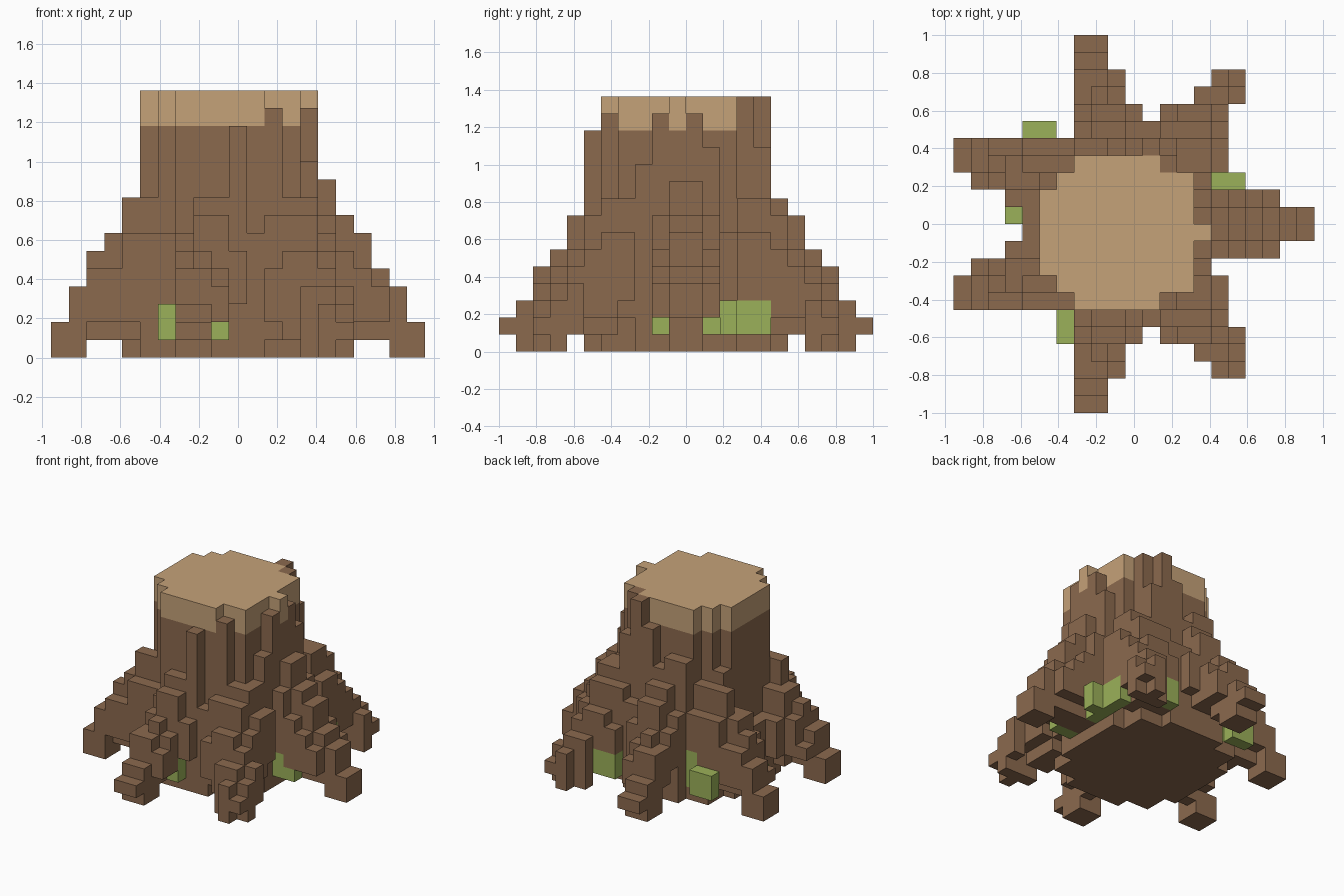
import bpy
import bmesh
import math
from mathutils import Vector

if "Cube" in bpy.data.objects:
    bpy.data.objects.remove(bpy.data.objects["Cube"])

UNIT = 2 / 22                          # edge of one block
ORIGIN = Vector((-10.5, -11, 0))       # grid corner, in blocks
TOP, CUT = 15, 13                      # stump height, start of bare wood


def material(name, colour):
    mat = bpy.data.materials.new(name)
    mat.use_nodes = True
    rgba = (*colour, 1)
    mat.diffuse_color = rgba
    mat.node_tree.nodes["Principled BSDF"].inputs["Base Color"].default_value = rgba
    return mat


bark_mat = material("bark brown", (0.26, 0.142, 0.076))
wood_mat = material("cut wood tan", (0.56, 0.36, 0.19))
moss_mat = material("moss green", (0.33, 0.44, 0.1))

blocks = {}                            # block position -> part name


def column(part, i, j, bottom, top):
    for k in range(bottom, top):
        blocks[(i, j, k)] = part


def root(slices, along_x, mirrored=True):
    """Stack slices from tip to trunk: position, low, high, bottom, top."""
    for pos, low, high, bottom, top in slices:
        for c in range(low, high + 1):
            rim = high - low > 1 and c in (low, high)
            b = bottom + 1 if rim else bottom
            t = top - 1 - (top > 6) if rim else top
            i, j = (pos, c) if along_x else (c, pos)
            column("bark", i, j, b, t)
            if mirrored:
                column("bark", i, 21 - j, b, t)


def in_trunk(i, j):
    row = abs(j - 10)
    if row == 4:
        return 7 <= i <= 11
    if row == 3:
        return 6 <= i <= 13
    return row < 3 and 5 <= i <= 13 or (i, j) == (14, 10)


# Flared bark around the foot of the trunk
for i in range(4, 15):
    for j in range(5, 17):
        if math.hypot((i - 9) / 5.7, (j - 10.5) / 6.2) <= 1.03:
            height = int(25 - 3.2 * math.hypot(i - 9, (j - 10.5) * 0.93))
            height += (i * 5 + j * 3) % 3 - 1
            limit = 5 if i == 4 else 7 if j in (5, 16) else 12
            column("bark", i, j, 0, max(5, min(height, limit)))

# Front and back roots
root([(0, 7, 8, 1, 2), (1, 7, 8, 0, 3), (2, 7, 8, 0, 5), (2, 9, 9, 2, 4),
      (3, 7, 9, 1, 6), (4, 7, 10, 2, 8), (5, 7, 10, 1, 9)], along_x=False)

# Diagonal roots on the left
root([(2, 16, 16, 1, 2), (2, 15, 15, 0, 3), (3, 14, 15, 0, 4), (3, 16, 16, 0, 3),
      (4, 12, 15, 1, 6), (5, 11, 15, 1, 8), (6, 12, 15, 1, 9), (7, 13, 15, 2, 9)],
     along_x=False)
column("bark", 16, 4, 1, 4)

# Diagonal roots on the right
root([(0, 6, 7, 0, 2), (1, 6, 7, 0, 4), (1, 8, 8, 2, 3), (2, 6, 8, 1, 6),
      (3, 6, 9, 1, 7), (4, 6, 8, 1, 9), (5, 6, 8, 0, 9), (6, 6, 7, 0, 7)], along_x=True)

# Straight root on the left
root([(20, 10, 11, 0, 2), (19, 10, 11, 0, 4), (18, 9, 12, 1, 5), (17, 9, 12, 1, 7),
      (16, 9, 12, 1, 8), (15, 9, 12, 1, 10), (14, 8, 12, 1, 11)],
     along_x=True, mirrored=False)

# Tall bark ridges
for i, j, top in [(10, 5, 13), (10, 15, 13), (12, 6, 14), (14, 9, 14), (14, 11, 14),
                  (12, 14, 15), (11, 15, 15), (13, 14, 8), (12, 15, 12), (14, 12, 12),
                  (14, 8, 11)]:
    column("bark", i, j, 0, top)

# Trunk with bare wood at the cut
for i in range(5, 15):
    for j in range(6, 15):
        if in_trunk(i, j):
            column("bark", i, j, 0, CUT)
            column("wood", i, j, CUT, TOP)

# Moss patches tucked between the roots
for i, j, top in [(6, 4, 3), (6, 5, 3), (9, 4, 3), (15, 9, 3), (16, 9, 2), (15, 12, 3),
                  (15, 13, 3), (16, 13, 3), (15, 14, 3), (15, 15, 3), (4, 16, 3),
                  (5, 16, 3), (6, 15, 4), (12, 17, 3), (13, 17, 3), (3, 11, 2)]:
    column("moss", i, j, 1, top)


def build(name, part, mat):
    """Make one mesh from the exposed sides of a part's blocks."""
    bm = bmesh.new()
    verts = {}

    def corner(p):
        key = tuple(p)
        if key not in verts:
            verts[key] = bm.verts.new((Vector(p) + ORIGIN) * UNIT)
        return verts[key]

    for cell, owner in blocks.items():
        if owner != part:
            continue
        for axis in range(3):
            u, v = (axis + 1) % 3, (axis + 2) % 3
            for side in (0, 1):
                beside = list(cell)
                beside[axis] += 2 * side - 1
                if tuple(beside) in blocks:
                    continue
                ring = []
                for du, dv in ((0, 0), (1, 0), (1, 1), (0, 1)):
                    p = list(cell)
                    p[axis] += side
                    p[u] += du
                    p[v] += dv
                    ring.append(corner(p))
                bm.faces.new(ring if side else ring[::-1])
    mesh = bpy.data.meshes.new(name)
    bm.to_mesh(mesh)
    bm.free()
    mesh.materials.append(mat)
    obj = bpy.data.objects.new(name, mesh)
    bpy.context.collection.objects.link(obj)


build("bark_and_roots", "bark", bark_mat)
build("cut_wood_top", "wood", wood_mat)
build("moss_patches", "moss", moss_mat)
